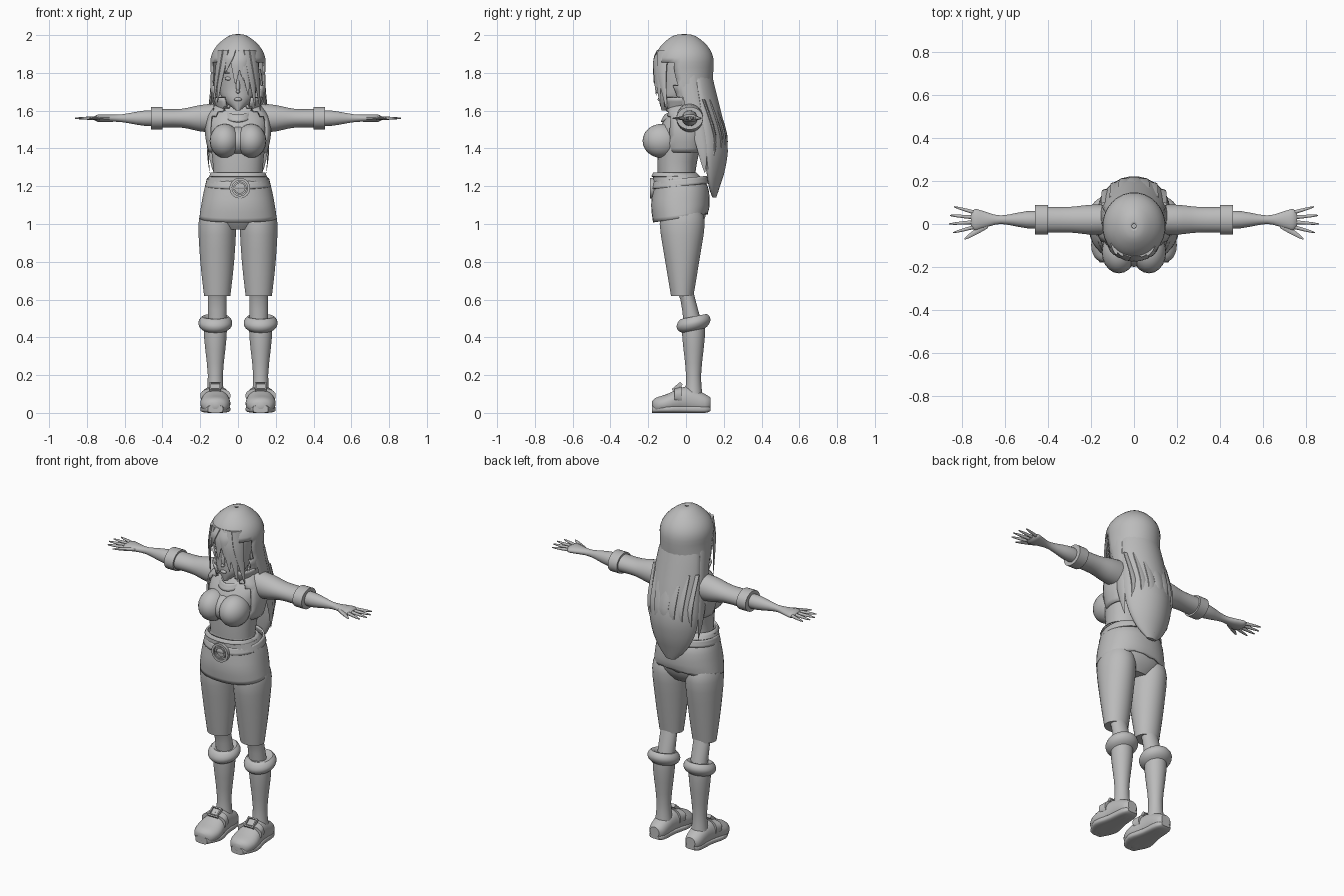
import bpy
import bmesh
import math
import random
from mathutils import Matrix, Vector

random.seed(4)
if "Cube" in bpy.data.objects:
    bpy.data.objects.remove(bpy.data.objects["Cube"], do_unlink=True)

grey = bpy.data.materials.new("plain grey")
grey.use_nodes = True
grey.diffuse_color = (.5, .5, .5, 1)
grey.node_tree.nodes["Principled BSDF"].inputs["Base Color"].default_value = grey.diffuse_color
parts = []


def add_object(name, bm, mirror=False, thick=0):
    bmesh.ops.recalc_face_normals(bm, faces=bm.faces)
    mesh = bpy.data.meshes.new(name)
    bm.to_mesh(mesh)
    bm.free()
    mesh.materials.append(grey)
    obj = bpy.data.objects.new(name, mesh)
    bpy.context.scene.collection.objects.link(obj)
    if mirror:
        modifier = obj.modifiers.new("both sides", "MIRROR")
        modifier.use_mirror_merge = False
    if thick:
        modifier = obj.modifiers.new("thickness", "SOLIDIFY")
        modifier.thickness, modifier.offset = thick, 0
    parts.append(obj)
    return obj


def smooth(rows, steps):
    """Catmull-Rom interpolation between rows of values."""
    last, result = len(rows) - 1, []
    for i in range(last):
        before, start, end, after = (rows[min(max(i + k, 0), last)] for k in (-1, 0, 1, 2))
        for step in range(steps):
            t = step / steps
            result.append([b + t / 2 * (c - a + t * (2*a - 5*b + 4*c - d + t * (3*(b - c) + d - a)))
                           for a, b, c, d in zip(before, start, end, after)])
    return result + [rows[last]]


def ring(centre, across, deep, axis, sides, power=1, turn=0):
    """Rounded cross-section square to an axis."""
    points = []
    for i in range(sides):
        angle = math.tau * (i + .5) / sides
        cos, sin = math.cos(angle), math.sin(angle)
        u = max(across, .001) * math.copysign(abs(cos) ** power, cos)
        v = max(deep, .001) * math.copysign(abs(sin) ** power, sin)
        offset = {"x": (0, u, v), "y": (u, 0, v), "z": (u, v, 0)}[axis]
        points.append(Vector(centre) + Matrix.Rotation(turn, 3, axis.upper()) @ Vector(offset))
    return points


def skin(name, rings, closed=True, cut=None, **options):
    """Bridge consecutive rings, cap the ends and drop unwanted faces."""
    bm = bmesh.new()
    loops = [[bm.verts.new(point) for point in points] for points in rings]
    for low, high in zip(loops, loops[1:]):
        for i in range(len(low)):
            bm.faces.new((low[i - 1], low[i], high[i], high[i - 1]))
    if closed:
        bm.faces.new(loops[0])
        bm.faces.new(loops[-1])
    if cut:
        unwanted = [face for face in bm.faces if cut(face.calc_center_median())]
        bmesh.ops.delete(bm, geom=unwanted, context="FACES")
    return add_object(name, bm, **options)


def loft(name, base, sections, axis="z", power=1, steps=3, tilt=0, sides=28, **options):
    """Sections are (position on axis, radius, radius, optional sideways shift)."""
    rings = []
    for along, across, deep, shift in smooth([[*section, 0][:4] for section in sections], steps):
        first, second = base
        centre = {"x": (along, first, second + shift),
                  "y": (first, along, second + shift),
                  "z": (first, second + shift, along)}[axis]
        points = ring(centre, across, deep, axis, sides, power)
        for point in points:
            point.z += tilt * (point.y - centre[1])
        rings.append(points)
    return skin(name, rings, **options)


def strand(name, path, across, deep, axis="z", turn=0, blunt=0, **options):
    """Tapering tube along a path, for fingers and hair."""
    centres = smooth(path, 4)
    rings = []
    for i, centre in enumerate(centres):
        size = 1 - (1 - blunt) * (i / (len(centres) - 1)) ** 2
        rings.append(ring(centre, across * size, deep * size, axis, 10, turn=turn))
    skin(name, rings, **options)


def ball(name, centre, radii, mirror=False):
    bm = bmesh.new()
    bmesh.ops.create_uvsphere(bm, u_segments=20, v_segments=12, radius=1)
    bmesh.ops.transform(bm, matrix=Matrix.LocRotScale(centre, None, radii), verts=bm.verts)
    add_object(name, bm, mirror)


def frame(name, place, outline, inner, height, **options):
    """Flat frame around an outline, rising along its local z."""
    profile = [(1, 0), (1, height), (inner, height), (inner, 0), (1, 0)]
    rings = [[place @ Vector((x * scale, y * scale, z)) for x, y in outline] for scale, z in profile]
    skin(name, rings, closed=False, **options)


# Torso and neck
loft("torso", (0, -.03), [(1.2, .14, .11), (1.27, .13, .1, -.02), (1.47, .15, .12),
                          (1.56, .15, .1, .02), (1.63, .09, .06, .03)], power=.9)
ball("bust", (.07, -.13, 1.44), (.08, .1, .09), mirror=True)
ball("bust_bridge", (0, -.1, 1.44), (.1, .1, .08))
loft("neck", (0, 0), [(1.56, .06, .05), (1.72, .05, .05)])
loft("neckline", (0, -.03), [(1.58, .08, .1), (1.61, .07, .08)], tilt=.4, closed=False, thick=.01)

# Cropped open jacket with a standing collar
loft("jacket", (0, -.01), [(1.38, .15, .11), (1.47, .17, .13), (1.57, .16, .12), (1.63, .11, .08)],
     power=.9, closed=False, thick=.01, cut=lambda centre: centre.y < -.09)
loft("collar", (0, -.03), [(1.6, .1, .09), (1.67, .13, .1)], closed=False, thick=.01,
     cut=lambda centre: centre.y < -.08 and abs(centre.x) < .07)

# Arms, sleeve cuffs and hands
arm = (.02, 1.56)
loft("sleeves", arm, [(.1, .07, .08), (.2, .07, .07), (.3, .06, .05), (.42, .06, .05)], "x", mirror=True)
loft("sleeve_cuffs", arm, [(.4, .05, .05), (.4, .07, .06), (.46, .07, .06), (.46, .05, .05)], "x",
     steps=1, mirror=True)
loft("forearms_and_palms", arm, [(.42, .04, .04), (.5, .04, .04), (.62, .02, .02), (.7, .04, .02),
                                 (.74, .05, .02), (.76, .03, .01)], "x", mirror=True)
for i, finger in enumerate(("little", "ring", "middle", "index")):
    knuckle = (.73, .05 - .02 * i, 1.56)
    fingertip = (.87 - .02 * abs(i - 1.6), .08 - .04 * i, 1.56)
    strand(finger + "_fingers", [knuckle, fingertip], .01, .01, "x", blunt=.3, mirror=True)
strand("thumbs", [(.68, 0, 1.56), (.79, -.07, 1.56)], .02, .01, "x", blunt=.2, mirror=True)

# Hips and short skirt with a ragged hem at the back
loft("hips", (0, -.02), [(.97, .1, .08), (1.03, .17, .12), (1.12, .17, .13), (1.27, .13, .1, -.03)], power=.9)
skirt = loft("skirt", (0, -.03), [(1.02, .2, .14), (1.1, .19, .15), (1.2, .17, .14), (1.27, .14, .11, -.03)],
             sides=40, power=.9, closed=False, thick=.01)
for vertex in skirt.data.vertices:
    hang = max(0, 1.1 - vertex.co.z)
    ragged = random.uniform(-.1, .1) if vertex.co.y > 0 else 0
    vertex.co.z += hang * (.2 + 2 * vertex.co.y + ragged)

# Waistband, belt and round buckle
loft("waistband", (0, -.06), [(1.25, .15, .12), (1.27, .14, .11)], power=.9, closed=False, thick=.01)
loft("belt", (0, -.03), [(1.2, .17, .15), (1.24, .16, .14)], power=.9, tilt=.1, closed=False, thick=.01)
buckle_place = Matrix.Translation((.01, -.17, 1.19)) @ Matrix.Rotation(math.pi / 2, 4, "X")
for name, radius in (("buckle_rim", .055), ("buckle_ring", .035)):
    circle = [(point.x, point.y) for point in ring((0, 0, 0), radius, radius, "z", 28)]
    frame(name, buckle_place, circle, .75, .02)
ball("buckle_plate", (.01, -.17, 1.19), (.05, .01, .05))

# Legs with cropped trousers
loft("trouser_legs", (.11, -.02), [(1.08, .08, .1), (1, .1, .12), (.8, .09, .09), (.62, .07, .06)], mirror=True)
loft("lower_legs", (.11, .01), [(.68, .05, .05, -.03), (.6, .05, .04), (.45, .05, .05, .03)], mirror=True)

# Boots with rolled tops, soles and buckled straps
boot = (.12, .04)
loft("boot_shafts", boot, [(.5, .06, .06), (.4, .06, .06), (.2, .04, .04), (.07, .05, .05)], mirror=True)
loft("boot_tops", boot, [(.43, .05, .05), (.45, .08, .08), (.48, .09, .09), (.51, .07, .07), (.5, .04, .04)],
     tilt=.2, mirror=True)
loft("shoes", (.12, .05), [(.13, .03, .03), (.1, .05, .05), (0, .06, .07, .02), (-.1, .08, .05),
                           (-.16, .06, .04, -.01), (-.18, .02, .02, -.01)], "y", power=.9, mirror=True)
loft("soles", (.12, .02), [(.13, .03, .01), (.1, .05, .02), (0, .06, .02), (-.1, .08, .02), (-.18, .04, .02)],
     "y", power=.6, mirror=True)
loft("shoe_straps", (.12, .09), [(-.06, .08, .04), (-.02, .07, .05)], "y", power=.8, mirror=True)
strap_place = Matrix.Translation((.12, -.04, .13)) @ Matrix.Rotation(math.radians(40), 4, "X")
square = [(-.03, -.03), (.03, -.03), (.03, .03), (-.03, .03)]
frame("shoe_buckles", strap_place, square, .75, .02, mirror=True)
frame("shoe_buckle_plates", strap_place, square, .01, .01, mirror=True)

# Head and face
loft("head", (0, -.03), [(1.6, .01, .02, -.08), (1.66, .08, .08, -.03), (1.72, .1, .1, -.01),
                         (1.8, .11, .12), (1.88, .11, .12), (1.95, .07, .08)])
ball("nose", (0, -.14, 1.7), (.01, .02, .01))
ball("nose_bridge", (0, -.14, 1.73), (.01, .01, .04))
ball("lips", (0, -.14, 1.66), (.02, .01, .01))
ball("eyes", (.05, -.13, 1.77), (.02, .01, .01), mirror=True)
ball("brows", (.05, -.13, 1.8), (.03, .01, .004), mirror=True)
ball("ears", (.11, -.01, 1.74), (.01, .03, .04), mirror=True)

# Hair crown, open over the face
loft("hair_crown", (0, -.01), [(1.6, .12, .09, .04), (1.7, .14, .12, .02), (1.8, .14, .15), (1.88, .14, .15),
                               (1.94, .11, .12), (1.99, .05, .06), (2, .01, .01)], closed=False, thick=.01,
     cut=lambda centre: centre.z < 1.86 and centre.y < -.05)

# Long back hair, wrapped around the shoulders
long_hair = loft("long_hair", (0, .15), [(1.82, .12, .06, -.08), (1.7, .14, .05, -.04), (1.44, .16, .06, .01),
                                         (1.3, .14, .05, .01), (1.2, .09, .03), (1.14, .03, .01)])
for vertex in long_hair.data.vertices:
    vertex.co.y -= 2 * vertex.co.x ** 2

# Fringe locks, set around the forehead by angle
for angle, low in ((-1.2, 1.6), (-.9, 1.64), (-.5, 1.8), (-.1, 1.74), (.2, 1.76), (.4, 1.68), (.7, 1.62), (1, 1.6)):
    path = []
    for k in (0, .3, .6, 1):
        swept = angle * (.6 + .4 * k)
        reach = .15 - .03 * (1 - k) ** 4
        path.append((.14 * math.sin(swept), -.02 - reach * math.cos(swept), 1.92 + (low - 1.92) * k))
    strand("fringe_lock", path, .035, .01, turn=angle)

# Side and back locks
strand("side_locks", [(.13, 0, 1.8), (.14, .02, 1.7), (.16, .08, 1.42), (.15, .1, 1.27)], .01, .05, mirror=True)
for i in range(-3, 4):
    x = .04 * i
    wrap = 4 * x ** 2
    path = [(x, .15 - wrap, 1.66), (x, .21 - wrap, 1.47), (x, .2 - wrap, 1.35),
            (x, .17 - wrap, 1.17 + wrap + .08 * (i % 2))]
    strand("back_lock", path, .035, .01)

# Smooth shading with crisp edges
for obj in bpy.context.selected_objects:
    obj.select_set(False)
for obj in parts:
    obj.select_set(True)
bpy.context.view_layer.objects.active = parts[0]
bpy.ops.object.shade_smooth_by_angle(angle=math.radians(40))
